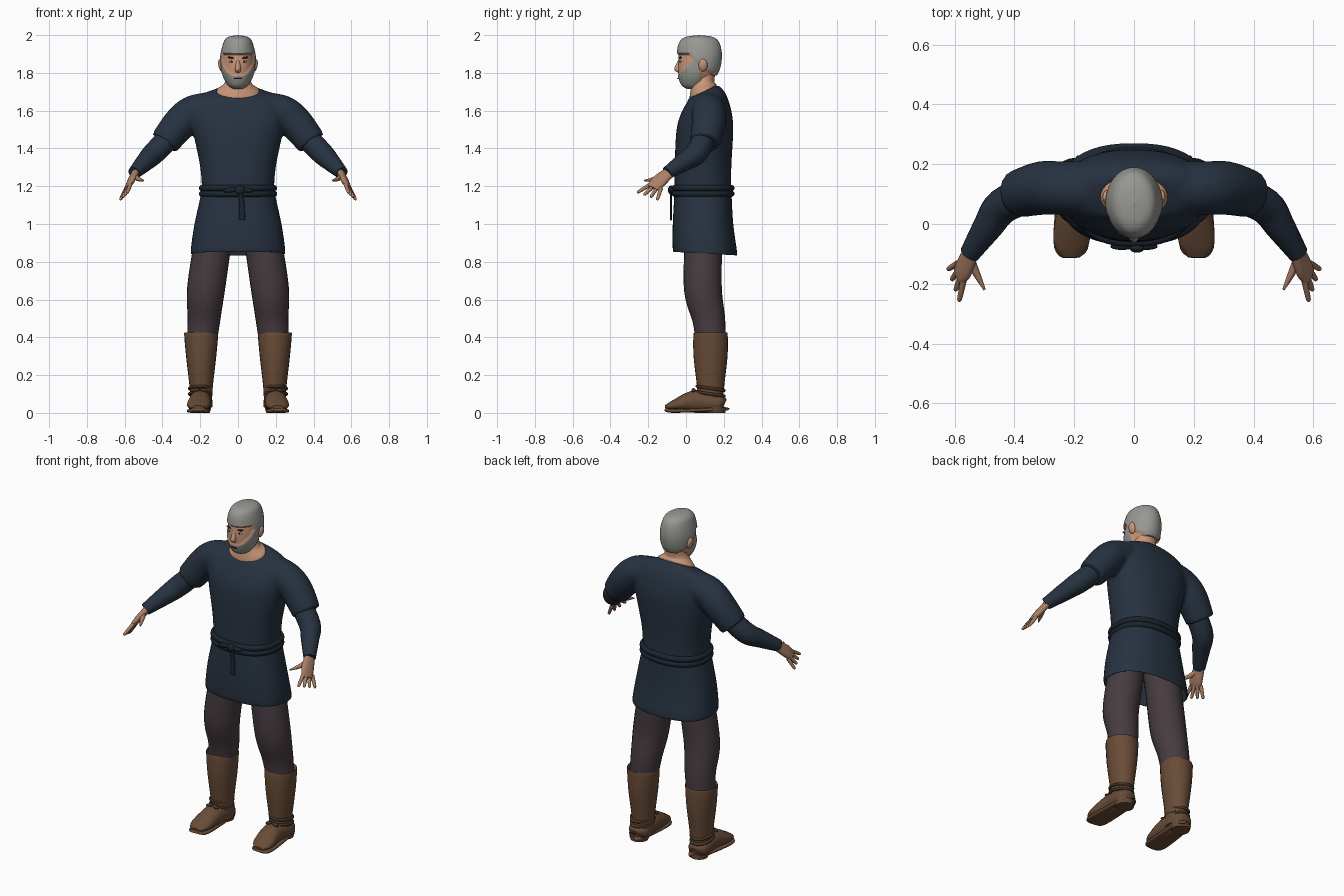
import bpy, bmesh, math
from mathutils import Vector, Matrix

if "Cube" in bpy.data.objects:
    bpy.data.objects.remove(bpy.data.objects["Cube"])


def material(name, *rgb):
    mat = bpy.data.materials.new(name)
    mat.use_nodes = True
    mat.diffuse_color = (*rgb, 1)
    mat.node_tree.nodes["Principled BSDF"].inputs["Base Color"].default_value = (*rgb, 1)
    return mat


NAVY = material("navy cloth", .02, .032, .052)
BELT = material("dark belt", .012, .018, .028)
PLUM = material("plum trousers", .062, .044, .052)
BROWN = material("brown leather", .14, .072, .038)
STRAP = material("dark strap", .06, .034, .02)
GREY = material("grey hair", .31, .31, .29)
SKIN = material("face skin", .58, .31, .19)
HAND = material("hand skin", .4, .21, .13)
DARK = material("dark features", .03, .022, .018)
WHITE = material("eye white", .5, .5, .48)
UP = Vector((0, 0, 1))
BACK = Vector((0, 1, 0))


def level(rows, x=0):
    """Horizontal rings from height, depth, two radii and an optional tilt."""
    return [(x, y, z, rx, ry, *(tilt or [0])) for z, y, rx, ry, *tilt in rows]


def path(rows):
    """Rings across a path from a point and one or two radii."""
    return [(x, y, z, r, *(other or [r]), 0) for x, y, z, r, *other in rows]


def dense(rings, steps):
    """Catmull-Rom interpolation of the ring parameters."""
    rows = [Vector(ring) for ring in rings]
    out = []
    for i, (b, c) in enumerate(zip(rows, rows[1:])):
        a, d = rows[max(i - 1, 0)], rows[min(i + 2, len(rows) - 1)]
        for k in range(steps):
            t = k / steps
            out.append(b + (c - a) * t / 2 + (a * 2 - b * 5 + c * 4 - d) * t * t / 2
                       + (b * 3 - a - c * 3 + d) * t ** 3 / 2)
    return out + [rows[-1]]


def add_loft(bm, rings, sides=24, steps=5, ref=None, mirror=False, power=2):
    """Skin the rings; with ref they stand across the path instead of lying flat."""
    rows = dense(rings, steps)
    for flip in ((1, -1) if mirror else (1,)):
        loops = []
        for i, row in enumerate(rows):
            u, v = Vector((1, 0, 0)), Vector((0, 1, row[5]))
            if ref:
                ahead, behind = rows[min(i + 1, len(rows) - 1)], rows[max(i - 1, 0)]
                along = Vector((ahead - behind)[:3])
                u = along.cross(ref).normalized()
                v = u.cross(along).normalized()
            loop = []
            for k in range(sides):
                angle = math.tau * k / sides
                c, s = (math.copysign(abs(w) ** (2 / power), w)
                        for w in (math.cos(angle), math.sin(angle)))
                p = Vector(row[:3]) + u * max(row[3], .001) * c + v * max(row[4], .001) * s
                loop.append(bm.verts.new((p.x * flip, p.y, p.z)))
            loops.append(loop)
        for a, b in zip(loops, loops[1:]):
            for k in range(sides):
                bm.faces.new((a[k - 1], a[k], b[k], b[k - 1]))
        bm.faces.new(loops[0])
        bm.faces.new(loops[-1])
    bmesh.ops.recalc_face_normals(bm, faces=bm.faces[:])


def finish(bm, name, *mats):
    mesh = bpy.data.meshes.new(name)
    bm.to_mesh(mesh)
    bm.free()
    ob = bpy.data.objects.new(name, mesh)
    bpy.context.collection.objects.link(ob)
    for mat in mats:
        mesh.materials.append(mat)
    bpy.ops.object.select_all(action='DESELECT')
    bpy.context.view_layer.objects.active = ob
    ob.select_set(True)
    bpy.ops.object.shade_smooth_by_angle(angle=math.radians(50))
    return ob


def loft(name, mat, rings, **options):
    bm = bmesh.new()
    add_loft(bm, rings, **options)
    finish(bm, name, mat)


def band(name, mat, centre, rx, ry, thick, tilt=0, **options):
    """A rounded cord wrapped around an oval."""
    x, y, z = centre
    bulges = [(math.sin(a), math.cos(a)) for a in (math.pi * (i / 6 - .5) for i in range(7))]
    rows = [(z + thick * s, y, rx + thick * c, ry + thick * c, tilt) for s, c in bulges]
    loft(name, mat, level(rows, x), sides=48, steps=1, **options)


def blob(name, mat, centre, size, mirror=False, turn=0):
    bm = bmesh.new()
    for flip in ((1, -1) if mirror else (1,)):
        place = Matrix.Translation((centre[0] * flip, centre[1], centre[2]))
        spin = Matrix.Rotation(turn * flip, 4, 'Y')
        bmesh.ops.create_uvsphere(bm, u_segments=16, v_segments=10, radius=1,
                                  matrix=place @ spin @ Matrix.Diagonal((*size, 1)))
    finish(bm, name, mat)


# Tunic top: chest and short sleeves fused into one skin
bm = bmesh.new()
add_loft(bm, level([(1.16, .09, .19, .15), (1.3, .09, .2, .15), (1.5, .1, .24, .15), (1.6, .11, .25, .13),
                    (1.67, .11, .22, .1, .2), (1.7, .09, .12, .08, .45)]), sides=40, power=2.3)
add_loft(bm, path([(.14, .12, 1.61, .09), (.24, .12, 1.59, .09), (.31, .12, 1.53, .09),
                   (.39, .1, 1.43, .08)]), ref=UP, mirror=True)
tunic = finish(bm, "tunic_top", NAVY)
fuse = tunic.modifiers.new("fuse", 'REMESH')
fuse.mode = 'VOXEL'
fuse.voxel_size = .011
fuse.use_smooth_shade = True
tunic.modifiers.new("soften", 'SMOOTH').iterations = 5

# Tunic skirt, hollow underneath with a lining
skirt = [(1.18, .09, .19, .15, 0), (1, .09, .23, .16, 0), (.86, .1, .25, .17, -.05)]
lining = [(z, y, rx - .01, ry - .01, tilt) for z, y, rx, ry, tilt in reversed(skirt[1:])]
loft("tunic_skirt", NAVY, level(skirt + lining), sides=48, power=2.4)

# Belt: two wound cords, a knot, bow loops and a hanging end
for part, z in (("lower", 1.16), ("upper", 1.19)):
    band(f"belt_cord_{part}", BELT, (0, .09, z), .19, .15, .017, power=2.35)
blob("belt_knot", BELT, (.01, -.08, 1.18), (.026, .016, .024))
blob("belt_bow", BELT, (.04, -.075, 1.18), (.04, .012, .013), mirror=True, turn=.1)
loft("belt_end", BELT, path([(.01, -.08, 1.18, .01, .006), (.02, -.08, 1.1, .014, .006),
                             (.02, -.08, 1.02, .016, .006)]), ref=BACK, sides=12)

# Long under-sleeves
loft("under_sleeves", NAVY, path([(.35, .1, 1.47, .06), (.44, .06, 1.38, .06), (.49, -.01, 1.33, .05),
                                  (.55, -.1, 1.27, .034)]), ref=UP, mirror=True)

# Hands: palm, four fanned fingers and a thumb
palm_normal = Vector((.86, -.13, .5))
reach = Vector((.33, -.61, -.72))
spread = Vector((.32, .89, -.32))
bm = bmesh.new()
add_loft(bm, path([(.54, -.08, 1.28, .03, .02), (.57, -.15, 1.22, .04, .017), (.59, -.175, 1.19, .03, .008)]),
         sides=16, ref=palm_normal, mirror=True, power=2.4)
for finger in range(4):
    fan = finger - 1.5
    base = Vector((.58, -.16, 1.2)) + spread * fan * .021
    stretch = reach * .075 + spread * fan * .019
    joints = ((0, .011), (.5, .01), (.9, .008), (1, .003))
    add_loft(bm, path([(*(base + stretch * far), r) for far, r in joints]),
             sides=10, ref=palm_normal, mirror=True)
add_loft(bm, path([(.55, -.11, 1.26, .014), (.53, -.16, 1.24, .013), (.5, -.22, 1.23, .004)]),
         sides=10, ref=UP, mirror=True)
finish(bm, "hands", HAND)

# Trousers
loft("trouser_legs", PLUM, path([(.12, .09, .99, .1), (.14, .09, .86, .1), (.17, .09, .65, .1),
                                 (.18, .12, .5, .087), (.19, .13, .39, .08)]), ref=BACK, mirror=True)

# Boots: shaft with an open rim, foot, sole and heel
loft("boot_shafts", BROWN, level([(.4, .13, .08, .08), (.42, .13, .09, .09), (.3, .13, .08, .09),
                                  (.12, .13, .06, .07), (.03, .13, .06, .07)], x=.195), mirror=True)
loft("boot_feet", BROWN, path([(.2, .2, .04, .03), (.2, .17, .05, .06, .05), (.2, .05, .06, .06),
                               (.21, -.06, .04, .06, .03), (.21, -.11, .03, .03, .01)]), ref=UP, mirror=True)
loft("boot_soles", BROWN, path([(.2, .2, .02, .03, .01), (.2, .17, .02, .05, .01), (.21, -.06, .01, .06, .01),
                                (.21, -.11, .02, .03, .01)]), ref=UP, mirror=True, power=4)
loft("boot_heels", BROWN, level([(0, .16, .05, .05), (.03, .16, .06, .05)], x=.2), steps=1, mirror=True)

# Ankle straps and bows
for part, z in (("lower", .1), ("upper", .13)):
    band(f"ankle_strap_{part}", STRAP, (.2, .13, z), .057, .072, .008, tilt=-.15, mirror=True)
for part, side in (("inner", -1), ("outer", 1)):
    blob(f"strap_bow_{part}", STRAP, (.2 + side * .02, .04, .12), (.022, .012, .009), mirror=True, turn=side * .3)

# Neck
loft("neck", SKIN, level([(1.69, .09, .11, .07, .45), (1.71, .09, .11, .07, .45), (1.75, .09, .07, .06, .1),
                          (1.83, .1, .06, .06)]), sides=32)

# Head, with hair and beard raised from its surface
bm = bmesh.new()
add_loft(bm, level([(1.72, .04, .02, .03), (1.74, .04, .05, .06), (1.8, .06, .08, .1), (1.88, .07, .085, .11),
                    (1.95, .07, .07, .1), (1.98, .07, .05, .07), (1.99, .07, 0, 0)]), sides=72, steps=10)
bm.normal_update()
raised = {}
for face in bm.faces:
    c = face.calc_center_median()
    hair = c.z > (1.905 if c.y < .03 else 1.92 - c.y * .85)
    beard = c.y < .075 and c.z < 1.787 + max(0, c.y + .03) * 1.2
    if hair or beard:
        face.material_index = 1
        for v in face.verts:
            raised[v] = max(raised.get(v, 0), .01 if hair else .006)
for v, amount in raised.items():
    v.co += v.normal * amount
finish(bm, "head", SKIN, GREY)

# Facial features
loft("nose", SKIN, level([(1.8, -.03, .01, .01), (1.82, -.04, .016, .022), (1.87, -.03, .008, .01)]), sides=16)
blob("ears", SKIN, (.09, .09, 1.84), (.014, .024, .034), mirror=True, turn=.2)
blob("eyes", WHITE, (.034, -.028, 1.86), (.013, .007, .006), mirror=True)
blob("irises", DARK, (.033, -.033, 1.86), (.005, .004, .005), mirror=True)
blob("brows", DARK, (.036, -.03, 1.88), (.02, .009, .005), mirror=True, turn=-.15)
blob("mouth", DARK, (0, -.042, 1.77), (.022, .005, .003))
